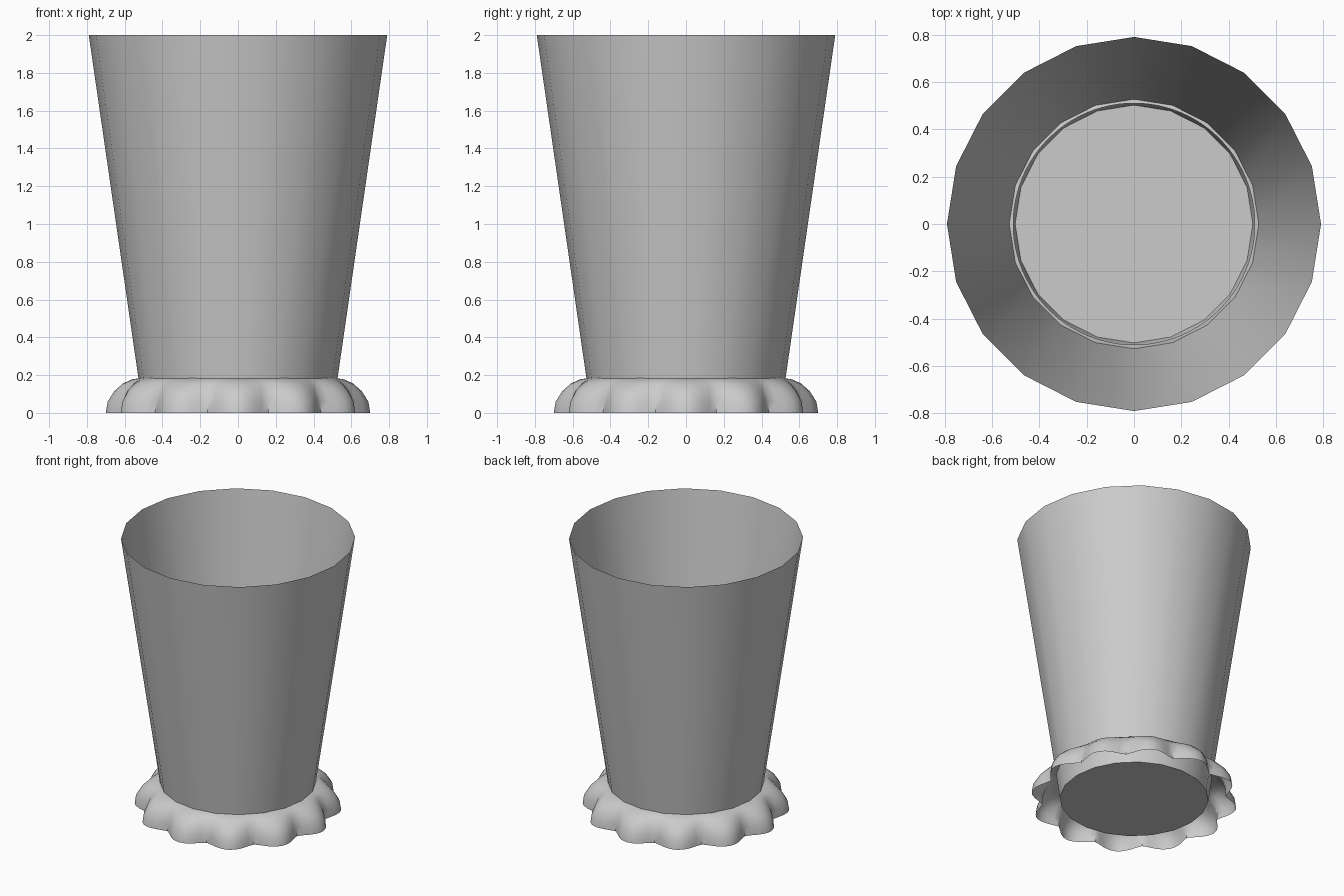
import bpy, math

if "Cube" in bpy.data.objects:
    bpy.data.objects.remove(bpy.data.objects["Cube"])


def sheet(name, rings, closed_bottom=False):
    """Join a stack of equal-count point rings into a surface."""
    n = len(rings[0])
    verts = [p for ring in rings for p in ring]
    faces = []
    for k in range(len(rings) - 1):
        for i in range(n):
            j = (i + 1) % n
            faces.append((k * n + i, k * n + j, (k + 1) * n + j, (k + 1) * n + i))
    if closed_bottom:
        faces.append(tuple(reversed(range(n))))
    mesh = bpy.data.meshes.new(name)
    mesh.from_pydata(verts, [], faces)
    ob = bpy.data.objects.new(name, mesh)
    bpy.context.collection.objects.link(ob)
    bpy.ops.object.select_all(action='DESELECT')
    ob.select_set(True)
    bpy.context.view_layer.objects.active = ob
    bpy.ops.object.shade_smooth_by_angle(angle=math.radians(40))
    return ob


def ring(radius, z, n):
    """radius is a function of the angle."""
    angles = [2 * math.pi * i / n for i in range(n)]
    return [(radius(a) * math.cos(a), radius(a) * math.sin(a), z) for a in angles]


# Tapered 20-sided open cup with a floor
sheet("cup", [ring(lambda a, r=r: r, z, 20)
              for r, z in ((0.502, 0.01), (0.79, 2.0))], closed_bottom=True)

# Hollow scalloped skirt: (notch radius, lobe radius, height), bottom to top
LOBES = 12
profile = [(0.62, 0.70, 0.0), (0.617, 0.69, 0.06), (0.60, 0.655, 0.115),
           (0.575, 0.61, 0.155), (0.55, 0.56, 0.178), (0.51, 0.51, 0.185)]
rings = []
for notch, tip, z in profile:
    rings.append(ring(lambda a, n=notch, t=tip:
                      n + (t - n) * (0.5 + 0.5 * math.cos(LOBES * a)) ** 0.7,
                      z, LOBES * 8))
sheet("scalloped_base", rings)
